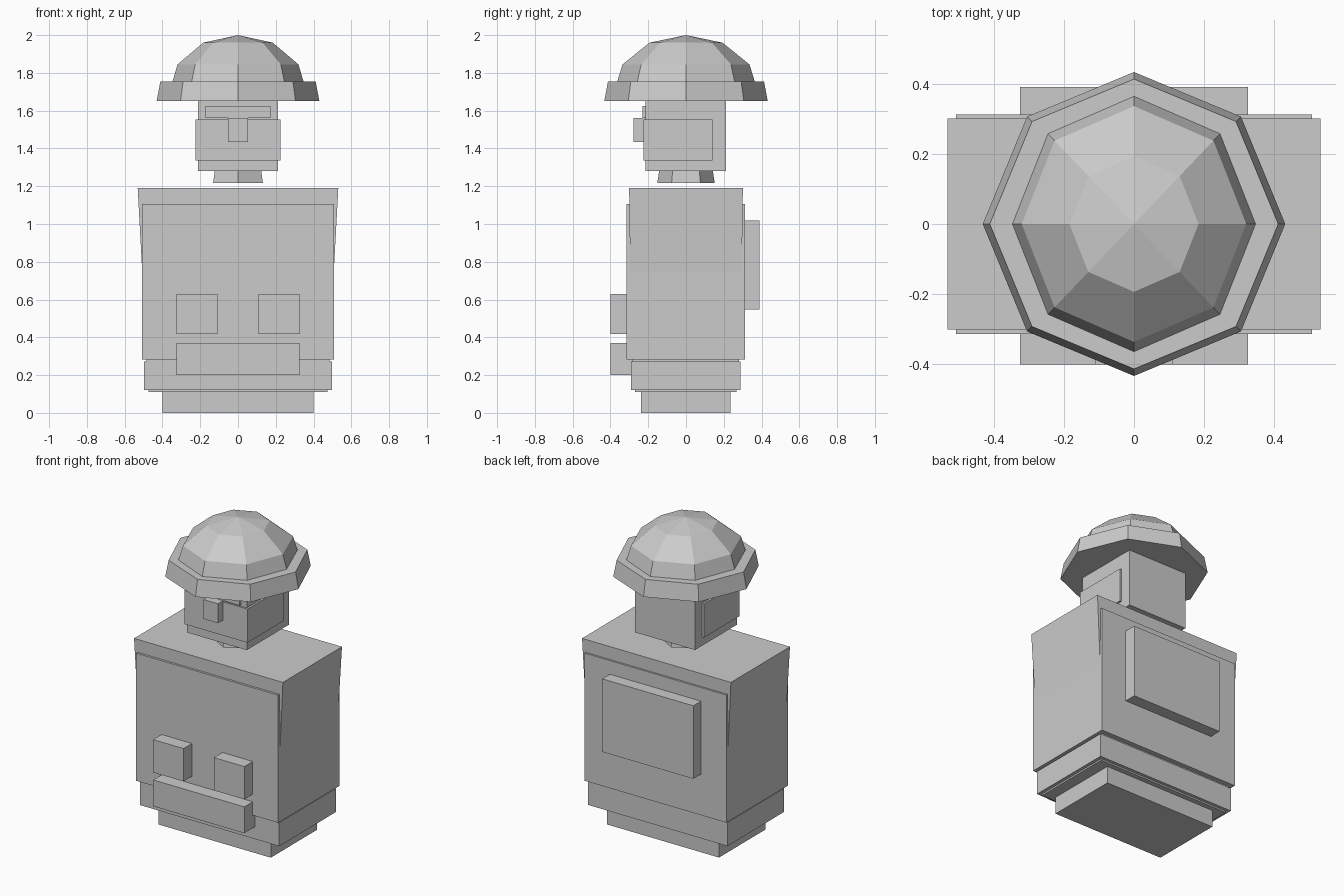
import bpy, bmesh
from math import cos, sin, tau

if "Cube" in bpy.data.objects:
    bpy.data.objects.remove(bpy.data.objects["Cube"])


def make(name, rings, apex=None):
    """Closed mesh skinned through equal-length rings of points, optional tip."""
    bm = bmesh.new()
    loops = [[bm.verts.new(p) for p in ring] for ring in rings]
    n = len(loops[0])
    for low, high in zip(loops, loops[1:]):
        for i in range(n):
            j = (i + 1) % n
            bm.faces.new((low[i], low[j], high[j], high[i]))
    bm.faces.new(loops[0][::-1])
    if apex:
        tip = bm.verts.new(apex)
        for i in range(n):
            bm.faces.new((loops[-1][i], loops[-1][(i + 1) % n], tip))
    else:
        bm.faces.new(loops[-1])
    bmesh.ops.recalc_face_normals(bm, faces=bm.faces)
    mesh = bpy.data.meshes.new(name)
    bm.to_mesh(mesh)
    bm.free()
    obj = bpy.data.objects.new(name, mesh)
    bpy.context.collection.objects.link(obj)
    return obj


def rect(x0, x1, y0, y1, z):
    return [(x0, y0, z), (x1, y0, z), (x1, y1, z), (x0, y1, z)]


def box(name, x0, x1, y0, y1, z0, z1):
    return make(name, [rect(x0, x1, y0, y1, z) for z in (z0, z1)])


def ring(sides, rx, ry, z):
    # first vertex points along +y
    return [(-rx * sin(tau * i / sides), ry * cos(tau * i / sides), z)
            for i in range(sides)]


# Base and belt
box("base", -0.4, 0.4, -0.237, 0.235, 0, 0.115)
box("lower_trim", -0.475, 0.475, -0.27, 0.268, 0.11, 0.125)
box("belt", -0.497, 0.497, -0.29, 0.288, 0.12, 0.272)
box("upper_trim", -0.484, 0.484, -0.283, 0.281, 0.265, 0.29)

# Torso with the flared jacket running through it
box("torso", -0.507, 0.507, -0.314, 0.312, 0.283, 1.106)
make("jacket", [rect(-0.483, 0.483, -0.29, 0.29, 0.3),
                rect(-0.531, 0.531, -0.301, 0.301, 1.19)])

# Pouches and backpack
for side, x in (("left", -0.217), ("right", 0.217)):
    box(side + "_pouch", x - 0.108, x + 0.108, -0.4, -0.3, 0.418, 0.63)
box("wide_pouch", -0.325, 0.325, -0.4, -0.28, 0.2, 0.37)
box("backpack", -0.325, 0.325, 0.3, 0.39, 0.547, 1.018)

# Neck and head
make("neck", [ring(6, 0.152, 0.152, 1.217), ring(6, 0.139, 0.139, 1.3)])
box("head", -0.213, 0.213, -0.215, 0.213, 1.28, 1.66)
box("cheeks", -0.225, 0.225, -0.225, 0.14, 1.335, 1.552)
box("nose", -0.052, 0.052, -0.278, -0.2, 1.435, 1.56)
box("brow", -0.173, 0.173, -0.23, -0.2, 1.562, 1.626)

# Helmet brim and dome
make("helmet_brim", [ring(8, 0.431, 0.433, 1.65), ring(8, 0.411, 0.413, 1.755)])
make("helmet_dome", [ring(8, rx, rx * 1.05, z) for rx, z in
                     ((0.348, 1.75), (0.32, 1.845), (0.184, 1.96))],
     apex=(0, 0, 2))
